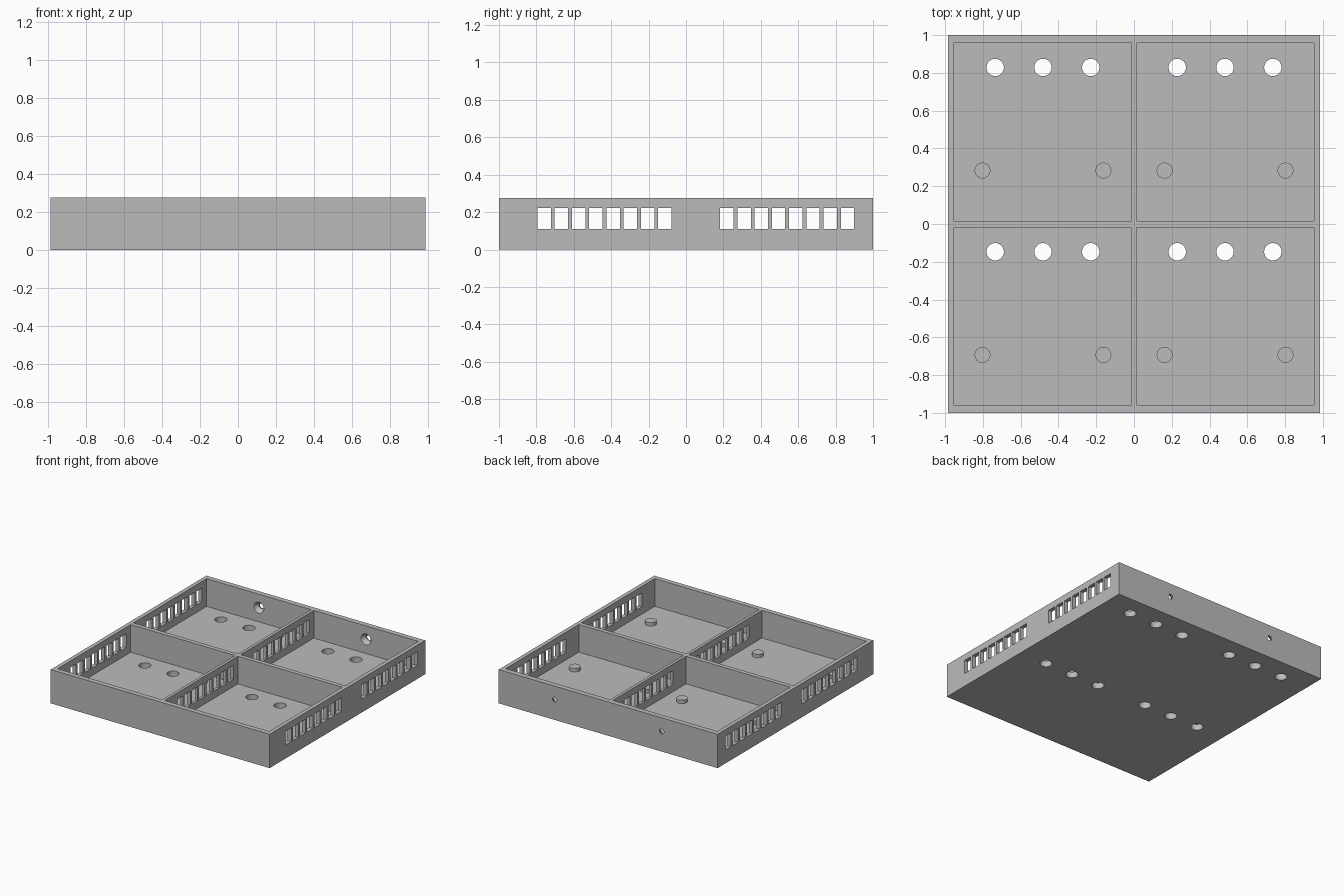
import bpy, bmesh
from mathutils import Matrix, Vector

if "Cube" in bpy.data.objects:
    bpy.data.objects.remove(bpy.data.objects["Cube"], do_unlink=True)

HALF_X, HEIGHT, FLOOR = 0.985, 0.275, 0.05
CELL = 0.94                      # inside width of a compartment
CELL_X = (-0.482, 0.482)         # compartment centres
CELL_Y = (-0.489, 0.487)

grey = bpy.data.materials.new("plain grey")
grey.use_nodes = True
grey.diffuse_color = (0.5, 0.5, 0.5, 1)
grey.node_tree.nodes["Principled BSDF"].inputs["Base Color"].default_value = (0.5, 0.5, 0.5, 1)


def add_box(bm, x, y, z):
    """Box between (low, high) pairs on each axis."""
    size = Vector([p[1] - p[0] for p in (x, y, z)])
    middle = Vector([(p[0] + p[1]) / 2 for p in (x, y, z)])
    bmesh.ops.create_cube(bm, size=1, matrix=Matrix.LocRotScale(middle, None, size))


def add_cone(bm, centre, r1, r2, depth, turn=Matrix()):
    bmesh.ops.create_cone(bm, cap_ends=True, segments=32, radius1=r1, radius2=r2,
                          depth=depth, matrix=Matrix.Translation(centre) @ turn)


def make_object(name, bm):
    mesh = bpy.data.meshes.new(name)
    bm.to_mesh(mesh)
    bm.free()
    mesh.materials.append(grey)
    obj = bpy.data.objects.new(name, mesh)
    bpy.context.collection.objects.link(obj)
    return obj


def activate(obj):
    bpy.ops.object.select_all(action='DESELECT')
    obj.select_set(True)
    bpy.context.view_layer.objects.active = obj


def cut(target, name, bm):
    """Subtract one group of cutters and discard it."""
    cutter = make_object(name, bm)
    cutter.hide_render = True
    mod = target.modifiers.new(name, 'BOOLEAN')
    mod.operation, mod.solver, mod.object = 'DIFFERENCE', 'EXACT', cutter
    activate(target)
    bpy.ops.object.modifier_apply(modifier=name)
    bpy.data.objects.remove(cutter, do_unlink=True)


# Solid block for the tray
bm = bmesh.new()
add_box(bm, (-HALF_X, HALF_X), (-1, 1), (0, HEIGHT))
tray = make_object("tray", bm)

cells = [(x, y) for x in CELL_X for y in CELL_Y]

# Four square compartments
bm = bmesh.new()
for x, y in cells:
    add_box(bm, (x - CELL / 2, x + CELL / 2), (y - CELL / 2, y + CELL / 2), (FLOOR, 1))
cut(tray, "compartments", bm)

# Rows of vent slots through the side walls and the middle divider
bm = bmesh.new()
for start in (-0.794, 0.182):
    for i in range(8):
        y = start + i * 0.0922
        add_box(bm, (-2, 2), (y, y + 0.072), (0.11, 0.222))
cut(tray, "vent_slots", bm)

# Three holes through the floor at the back of each compartment
bm = bmesh.new()
for x, y in cells:
    for dx in (-0.253, 0, 0.253):
        add_cone(bm, (x + dx, y + 0.342, 0), 0.046, 0.046, 0.4)
cut(tray, "floor_holes", bm)

# Screw holes in the back wall, countersunk from the inside
to_back = Matrix.Rotation(-1.5707963, 4, 'X')
bm = bmesh.new()
for x in CELL_X:
    add_cone(bm, (x, 0.97, 0.165), 0.05, 0.02, 0.04, to_back)
cut(tray, "countersinks", bm)
bm = bmesh.new()
for x in CELL_X:
    add_cone(bm, (x, 1.0, 0.165), 0.02, 0.02, 0.15, to_back)
cut(tray, "screw_holes", bm)

# Two low round studs at the front of each compartment
bm = bmesh.new()
for x, y in cells:
    for dx in (-0.32, 0.32):
        add_cone(bm, (x + dx, y - 0.204, FLOOR + 0.013), 0.042, 0.042, 0.03)
studs = make_object("floor_studs", bm)

for obj in (tray, studs):
    activate(obj)
    bpy.ops.object.shade_smooth_by_angle(angle=0.52)
